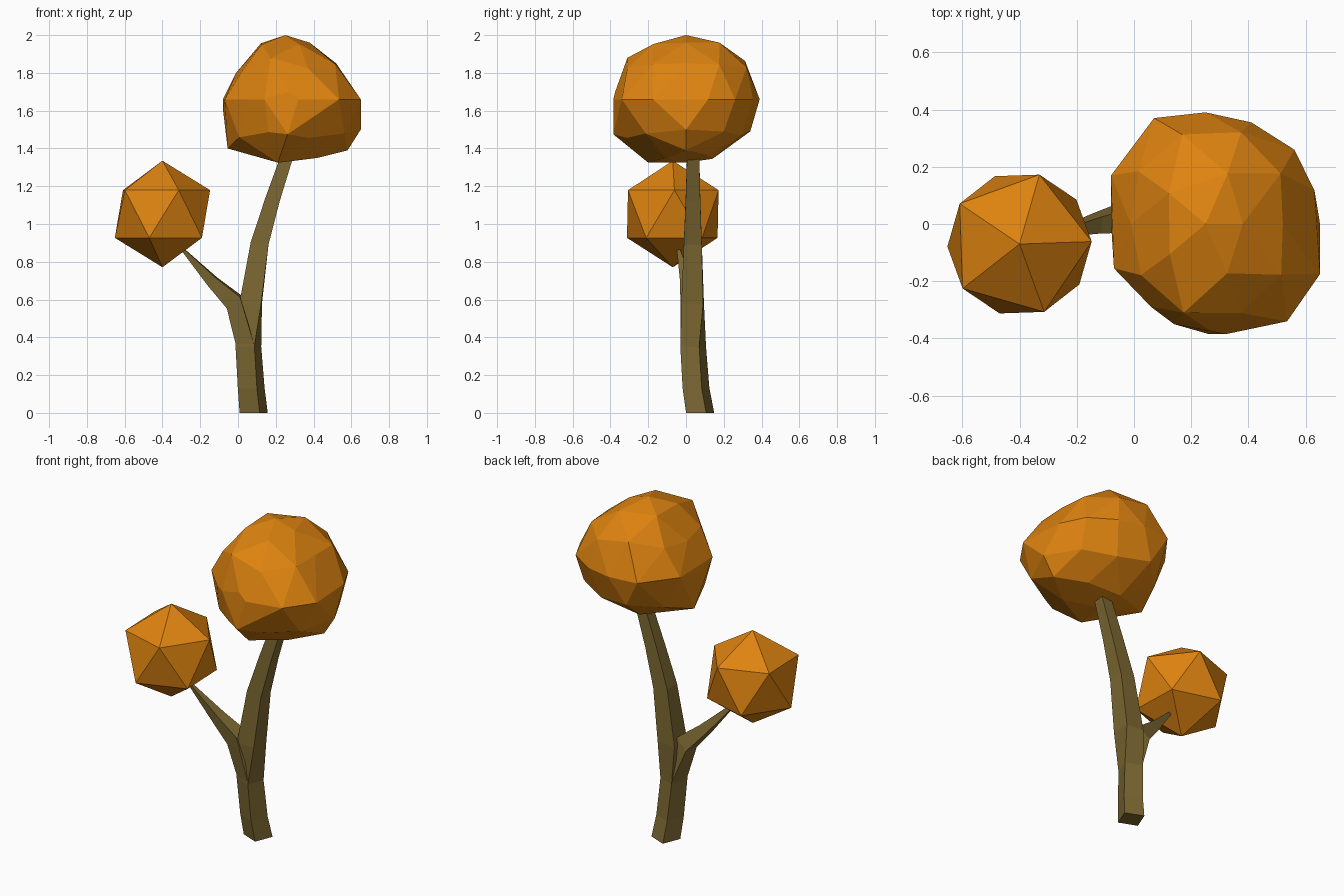
import bpy, bmesh, math
from mathutils import Vector, Matrix

if "Cube" in bpy.data.objects:
    bpy.data.objects.remove(bpy.data.objects["Cube"])


def material(name, rgb):
    m = bpy.data.materials.new(name)
    m.diffuse_color = (*rgb, 1)
    m.use_nodes = True
    m.node_tree.nodes["Principled BSDF"].inputs["Base Color"].default_value = m.diffuse_color
    return m


bark = material("bark brown", (0.20, 0.137, 0.031))
leaf = material("autumn orange", (0.73, 0.228, 0.005))


def finish(bm, name, mat):
    bmesh.ops.recalc_face_normals(bm, faces=bm.faces)
    me = bpy.data.meshes.new(name)
    bm.to_mesh(me)
    bm.free()
    me.materials.append(mat)
    ob = bpy.data.objects.new(name, me)
    bpy.context.collection.objects.link(ob)
    return ob


def limb(name, rings):
    """Square tube; each ring is x, y, z, radius, turn and tilt towards -x in degrees."""
    bm = bmesh.new()
    loops = []
    for x, y, z, r, turn, tilt in rings:
        rot = Matrix.Rotation(math.radians(-tilt), 3, 'Y')
        loop = []
        for k in range(4):
            a = math.radians(turn + 90 * k)
            p = rot @ Vector((r * math.cos(a), r * math.sin(a), 0))
            loop.append(bm.verts.new(p + Vector((x, y, z))))
        loops.append(loop)
    for lo, hi in zip(loops, loops[1:]):
        for k in range(4):
            n = (k + 1) % 4
            bm.faces.new((lo[k], lo[n], hi[n], hi[k]))
    bm.faces.new(loops[0][::-1])
    bm.faces.new(loops[-1])
    finish(bm, name, bark)


# Curved, slightly twisting trunk and its side branch
limb("trunk", [
    (0.083, 0.075, 0.00, 0.081, -67, 0),
    (0.070, 0.053, 0.13, 0.077, -67, 0),
    (0.055, 0.038, 0.35, 0.075, -65, 0),
    (0.067, 0.035, 0.58, 0.082, -47, 0),
    (0.115, 0.036, 0.90, 0.067, -45, -10),
    (0.183, 0.037, 1.13, 0.055, -45, -14),
    (0.260, 0.038, 1.36, 0.046, -45, -14),
    (0.300, 0.038, 1.48, 0.035, -45, -14)])
limb("branch", [
    (0.055, 0.038, 0.36, 0.073, -65, 0),
    (-0.020, 0.022, 0.587, 0.066, -52, 41),
    (-0.135, 0.000, 0.695, 0.042, -52, 42),
    (-0.330, -0.050, 0.905, 0.004, -52, 42)])

# Small leaf ball
bm = bmesh.new()
bmesh.ops.create_icosphere(bm, subdivisions=1, radius=0.282)
bmesh.ops.transform(bm, verts=bm.verts, matrix=Matrix.Translation((-0.4, -0.07, 1.053))
                    @ Matrix.Rotation(math.radians(2), 4, 'Z'))
finish(bm, "small_leaf_ball", leaf)

# Large crown: an icosphere shaped by its front, side and top outlines
centre = Vector((0.27, 0.0, 1.66))
front = [(-.08, 1.61), (-.055, 1.4), (.22, 1.325), (.42, 1.35), (.58, 1.39), (.65, 1.5),
         (.64, 1.67), (.52, 1.85), (.38, 1.96), (.25, 2.0), (.11, 1.96), (-.01, 1.8)]
side = [(-.02, 2.0), (.2, 1.985), (.36, 1.86), (.385, 1.7), (.34, 1.49), (.14, 1.345),
        (-.2, 1.325), (-.385, 1.475), (-.375, 1.7), (-.31, 1.88), (-.2, 1.96)]
top = [(.07, .37), (.25, .39), (.41, .355), (.56, .26), (.65, .1), (.65, -.175),
       (.535, -.34), (.32, -.385), (.14, -.35), (.06, -.29), (-.07, -.155), (-.08, .17)]
views = [(front, 0, 2), (side, 1, 2), (top, 0, 1)]


def gauge(outline, i, j, d):
    """Size of offset d relative to an outline in the i, j plane (1 = on it)."""
    u, v = d[i], d[j]
    if math.hypot(u, v) < 1e-6:
        return 0.0
    pts = [(a - centre[i], b - centre[j]) for a, b in outline]
    for p, q in zip(pts, pts[1:] + pts[:1]):
        det = p[0] * q[1] - p[1] * q[0]
        a = (u * q[1] - v * q[0]) / det
        b = (p[0] * v - p[1] * u) / det
        if a >= -1e-9 and b >= -1e-9:
            return a + b
    return 1.0


bm = bmesh.new()
bmesh.ops.create_icosphere(bm, subdivisions=2, radius=1)
offsets = []
for v in bm.verts:
    d = v.co.normalized()
    g = [gauge(*view, d) for view in views]
    offsets.append(d / max(math.sqrt(sum(k * k for k in g) / 2), *g))
bm.free()

# Add the outline corners, keeping each inside the other two outlines
points = list(offsets)
for outline, i, j in views:
    k = 3 - i - j
    for a, b in outline:
        p = Vector((0, 0, 0))
        p[i], p[j] = a - centre[i], b - centre[j]
        near = max(offsets, key=lambda o: o[i] * p[i] + o[j] * p[j])
        p[k] = near[k]
        for _ in range(12):
            if max(gauge(*view, p) for view in views) < 1.01:
                break
            p[k] *= 0.8
        points.append(p)

bm = bmesh.new()
verts = [bm.verts.new(centre + p) for p in points]
bmesh.ops.remove_doubles(bm, verts=bm.verts, dist=0.05)
hull = bmesh.ops.convex_hull(bm, input=bm.verts)
loose = [v for v in bm.verts if not v.link_faces]
bmesh.ops.delete(bm, geom=loose, context='VERTS')
bmesh.ops.dissolve_limit(bm, angle_limit=math.radians(5), verts=bm.verts, edges=bm.edges)
finish(bm, "large_leaf_crown", leaf)
